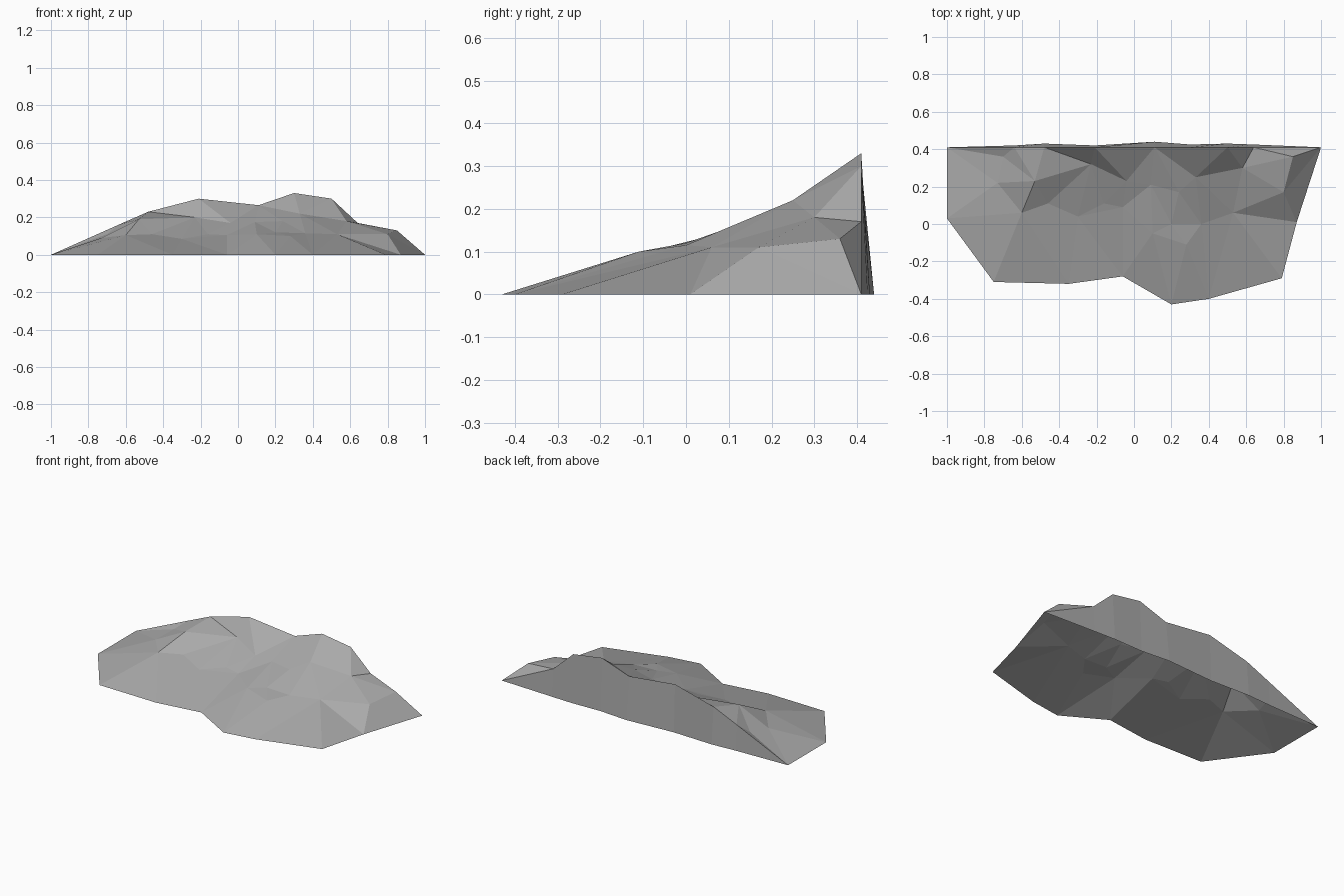
import bpy
import bmesh
from mathutils import Vector
from mathutils.geometry import delaunay_2d_cdt

default_cube = bpy.data.objects.get("Cube")
if default_cube:
    bpy.data.objects.remove(default_cube, do_unlink=True)

BACK = 0.41  # depth of the crest line

# Foot of the slope, left to right across the front
foot = [(-1, .03), (-.75, -.31), (-.35, -.32), (-.06, -.28), (.2, -.43),
        (.4, -.4), (.79, -.29), (.87, .01)]
# Crest along the back, right to left: x, height, depth of the foot behind it
crest = [(1, 0, .41), (.64, .17, .425), (.5, .3, .43), (.3, .33, .425),
         (.11, .265, .44), (-.21, .3, .42), (-.48, .23, .43),
         (-.64, .16, .42), (-1, 0, .41)]
# Lower shelf of the slope
shelf = [(-.73, .22, .09), (-.6, .06, .105), (-.46, .11, .11), (-.3, .04, .085),
         (-.16, .11, .11), (-.06, .09, .105), (.1, -.05, .11), (.2, 0, .12),
         (.28, -.11, .1), (.36, 0, .115), (.53, .06, .11), (.8, .17, .11)]
# Upper knuckles below the crest
knuckles = [(-.7, .36, .11), (-.53, .23, .19), (-.23, .32, .2), (-.04, .23, .17),
            (.09, .21, .175), (.24, .17, .18), (.33, .25, .22),
            (.58, .3, .18), (.85, .36, .13)]

outline = [Vector((x, y, 0)) for x, y in foot]
outline += [Vector((x, BACK, z)) for x, z, _ in crest]
points = outline + [Vector(p) for p in shelf + knuckles]


def nearest(x, y):
    """Index of the point closest to a place on the plan."""
    return min(range(len(points)),
               key=lambda i: (points[i].xy - Vector((x, y))).length)


# Creases that must stay as edges
creases = [((.11, BACK), (.33, .25)), ((.33, .25), (.58, .3)),
           ((-.48, BACK), (-.23, .32)), ((-.53, .23), (-.23, .32))]
edges = [(nearest(*a), nearest(*b)) for a, b in creases]

# Triangulate the slope on plan, inside its outline
flat, _, triangles, sources, _, _ = delaunay_2d_cdt(
    [p.xy for p in points], edges, [list(range(len(outline)))], 1, 1e-5)

bm = bmesh.new()
verts = []
for place, source in zip(flat, sources):
    height = points[source[0]].z if source else 0
    verts.append(bm.verts.new((place.x, place.y, height)))
lookup = {source[0]: v for v, source in zip(verts, sources) if source}
for tri in triangles:
    bm.faces.new([verts[i] for i in tri])

# Steep back wall below the crest, open underneath
top = [lookup[len(foot) + i] for i in range(len(crest))]
low = [top[0]]
low += [bm.verts.new((x, y, 0)) for x, _, y in crest[1:-1]]
low.append(top[-1])
for i in range(len(crest) - 1):
    corners = [low[i], low[i + 1], top[i + 1], top[i]]
    bm.faces.new(list(dict.fromkeys(corners)))

mesh = bpy.data.meshes.new("rock_slope")
bm.to_mesh(mesh)
bm.free()
rock = bpy.data.objects.new("rock_slope", mesh)
bpy.context.collection.objects.link(rock)

# Plain grey stone
stone = bpy.data.materials.new("grey_stone")
stone.use_nodes = True
colour = (.4, .4, .4, 1)
stone.diffuse_color = colour
stone.node_tree.nodes["Principled BSDF"].inputs["Base Color"].default_value = colour
mesh.materials.append(stone)
